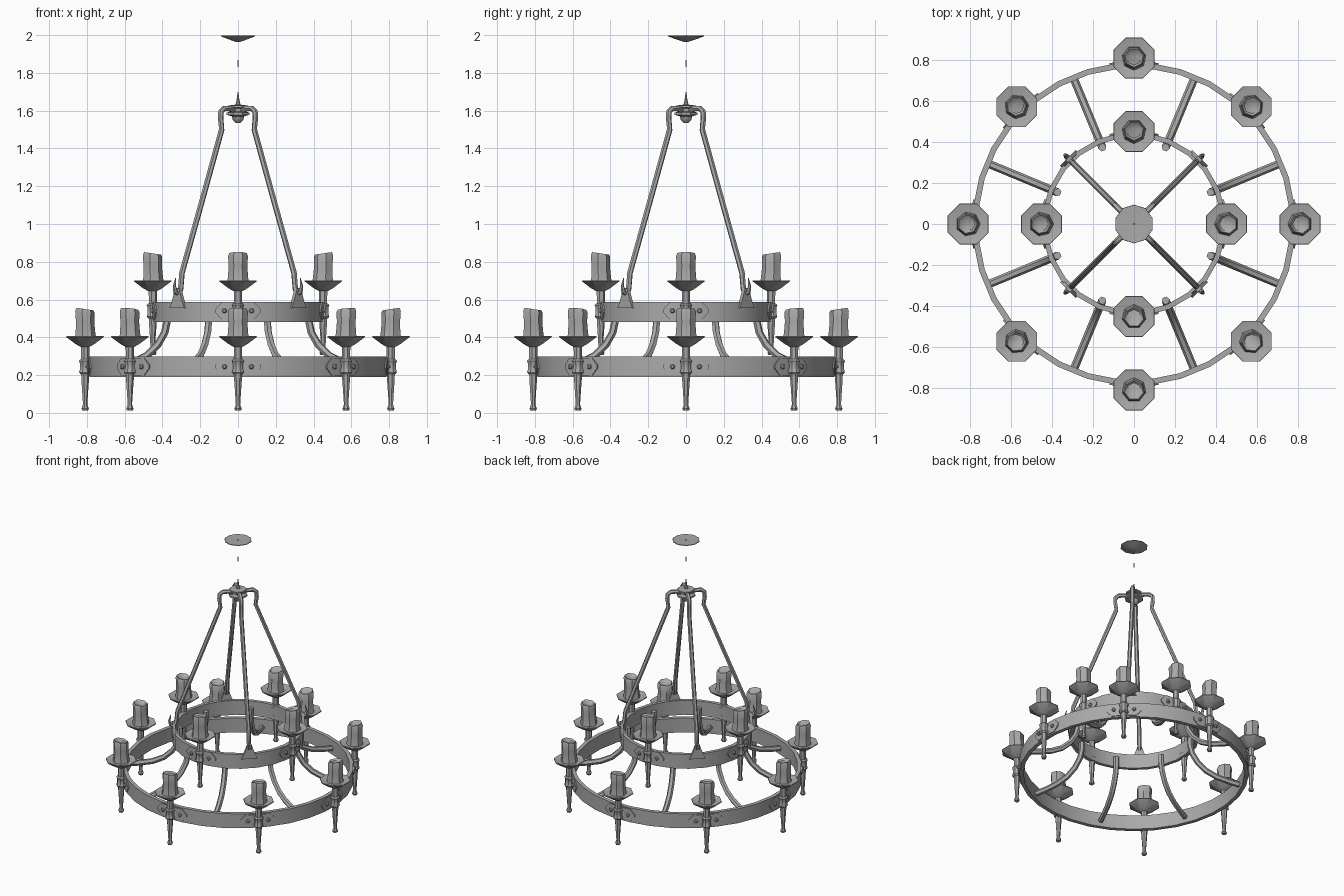
import bpy, bmesh, math
from mathutils import Vector, Matrix

cube = bpy.data.objects.get("Cube")
if cube:
    bpy.data.objects.remove(cube, do_unlink=True)

iron = bpy.data.materials.new("grey_iron")
iron.use_nodes = True
GREY = (0.4, 0.4, 0.4, 1)
iron.diffuse_color = GREY
iron.node_tree.nodes["Principled BSDF"].inputs["Base Color"].default_value = GREY


def finish(name, bm, matrix=Matrix(), smooth=35):
    bmesh.ops.recalc_face_normals(bm, faces=bm.faces)
    mesh = bpy.data.meshes.new(name)
    bm.to_mesh(mesh)
    bm.free()
    mesh.materials.append(iron)
    ob = bpy.data.objects.new(name, mesh)
    bpy.context.collection.objects.link(ob)
    ob.matrix_world = matrix
    if smooth:
        bpy.ops.object.select_all(action='DESELECT')
        ob.select_set(True)
        bpy.context.view_layer.objects.active = ob
        bpy.ops.object.shade_smooth_by_angle(angle=math.radians(smooth))
    return ob


def skin(bm, rings, closed=False):
    """Bridge rings of points; cap the ends unless the loop is closed."""
    rings = [[bm.verts.new(p) for p in ring] for ring in rings]
    n = len(rings[0])
    pairs = list(zip(rings, rings[1:])) + ([(rings[-1], rings[0])] if closed else [])
    for a, b in pairs:
        for i in range(n):
            j = (i + 1) % n
            bm.faces.new((a[i], a[j], b[j], b[i]))
    if not closed:
        bm.faces.new(rings[0])
        bm.faces.new(rings[-1])


def circle(r, z, sides, dx=0, slant=0):
    angles = [math.tau * (i + 0.5) / sides for i in range(sides)]
    return [(r * math.cos(a) + dx, r * math.sin(a), z + slant * math.cos(a)) for a in angles]


def lathe(name, profile, sides, matrix=Matrix(), smooth=35):
    """Profile entries: radius, height, optional sideways shift and slant."""
    bm = bmesh.new()
    skin(bm, [circle(p[0], p[1], sides, *p[2:]) for p in profile])
    return finish(name, bm, matrix, smooth)


def rod(name, points, radii, matrix, sides=6):
    """Tube through points (r, z) in the radial plane."""
    bm = bmesh.new()
    pts = [Vector((r, 0, z)) for r, z in points]
    side, rings = Vector((0, 1, 0)), []
    for i, p in enumerate(pts):
        t = (pts[min(i + 1, len(pts) - 1)] - pts[max(i - 1, 0)]).normalized()
        up = t.cross(side)
        rad = radii[min(i, len(radii) - 1)]
        rings.append([p + rad * (math.cos(math.tau * k / sides) * side +
                                 math.sin(math.tau * k / sides) * up) for k in range(sides)])
    skin(bm, rings)
    return finish(name, bm, matrix, 50)


def plate(name, outline, r, thick, matrix):
    """Flat outline (tangent, z) standing at radius r."""
    bm = bmesh.new()
    skin(bm, [[(r + d, y, z) for y, z in outline] for d in (0, thick)])
    return finish(name, bm, matrix, 0)


def band(name, inner, outer, low, high, sides):
    bm = bmesh.new()
    skin(bm, [circle(r, z, sides) for r, z in
              ((inner, low), (outer, low), (outer, high), (inner, high))], closed=True)
    return finish(name, bm)


def turn(degrees):
    return Matrix.Rotation(math.radians(degrees), 4, 'Z')


def strap(label, ring_r, z, m):
    """Riveted strap bent around the band behind a candle holder."""
    bm = bmesh.new()
    rings = []
    for t, half in ((-0.12, 0.008), (-0.085, 0.046), (-0.04, 0.046), (0.04, 0.046),
                    (0.085, 0.046), (0.12, 0.008)):
        a = t / ring_r
        rings.append([(r * math.cos(a), r * math.sin(a), z + h)
                      for r, h in ((ring_r - 0.01, -half), (ring_r + 0.008, -half),
                                   (ring_r + 0.008, half), (ring_r - 0.01, half))])
    skin(bm, rings)
    finish(label + "_strap", bm, m, 0)
    for t in (-0.07, 0.07):
        at = m @ turn(math.degrees(t / ring_r)) @ Matrix.Translation((ring_r, 0, z))
        lathe(label + "_rivet", [(0.014, 0), (0.014, 0.014), (0.007, 0.022)], 6,
              at @ Matrix.Rotation(math.pi / 2, 4, 'Y'), 0)


def candle_holder(label, angle, radius, lift, ring_r):
    m = turn(angle)
    at = m @ Matrix.Translation((radius, 0, lift))
    lathe(label + "_stem", [(0.016, 0.012), (0.02, 0.022), (0.012, 0.045), (0.015, 0.09),
                            (0.022, 0.19), (0.023, 0.37)], 7, at)
    lathe(label + "_collar", [(0.026, 0.205), (0.034, 0.215), (0.028, 0.235),
                              (0.028, 0.26), (0.034, 0.275), (0.026, 0.285)], 8, at)
    lathe(label + "_drip_pan", [(0.026, 0.35), (0.055, 0.365), (0.108, 0.402),
                                (0.106, 0.407), (0.055, 0.396)], 8, at, 25)
    lathe(label + "_candle", [(0.061, 0.39), (0.055, 0.42), (0.051, 0.48, 0.002),
                              (0.054, 0.535, 0.003, 0.004), (0.047, 0.55, 0.003, 0.007),
                              (0.036, 0.538, 0.002, 0.006)], 7, at, 45)
    strap(label, ring_r, lift + 0.245, m)


# Two hoops
band("outer_hoop", 0.762, 0.79, 0.19, 0.298, 32)
band("inner_hoop", 0.425, 0.45, 0.48, 0.588, 24)

# Candles on both tiers
for k in range(8):
    candle_holder("outer", 45 * k, 0.81, 0, 0.787)
for k in range(4):
    candle_holder("inner", 90 * k, 0.452, 0.295, 0.447)

# Curved arms joining the hoops
for k in range(8):
    rod("curved_arm", [(0.77, 0.235), (0.70, 0.245), (0.60, 0.268), (0.52, 0.305),
                       (0.46, 0.36), (0.42, 0.425), (0.405, 0.49), (0.405, 0.545)],
        [0.02], turn(22.5 + 45 * k))

# Hanging rods with hooks and pointed brackets
for k in range(4):
    m = turn(45 + 90 * k)
    rod("hanging_rod", [(0.03, 1.595), (0.06, 1.612), (0.105, 1.612), (0.128, 1.595),
                        (0.13, 1.56), (0.122, 1.50), (0.27, 1.12), (0.42, 0.74),
                        (0.424, 0.70), (0.43, 0.655), (0.448, 0.63), (0.468, 0.64),
                        (0.476, 0.67), (0.466, 0.715)],
        [0.015] * 11 + [0.013, 0.009, 0.002], m)
    plate("hook_bracket", [(-0.055, 0.555), (0.055, 0.555), (0.035, 0.60),
                           (0.014, 0.66), (-0.014, 0.66), (-0.035, 0.60)], 0.437, 0.02, m)

# Central hub and finial
lathe("hub", [(0.012, 1.535), (0.03, 1.55), (0.035, 1.57), (0.065, 1.578), (0.065, 1.59),
              (0.035, 1.596), (0.035, 1.612), (0.058, 1.617), (0.058, 1.627),
              (0.014, 1.632), (0.008, 1.66), (0.002, 1.70)], 8)

# Chain remnant and ceiling canopy
lathe("chain_link", [(0.003, 1.832), (0.005, 1.85), (0.003, 1.868)], 4)
lathe("ceiling_canopy", [(0.012, 1.964), (0.05, 1.977), (0.095, 1.993), (0.094, 1.997),
                         (0.004, 1.994), (0.003, 2.0)], 10)
